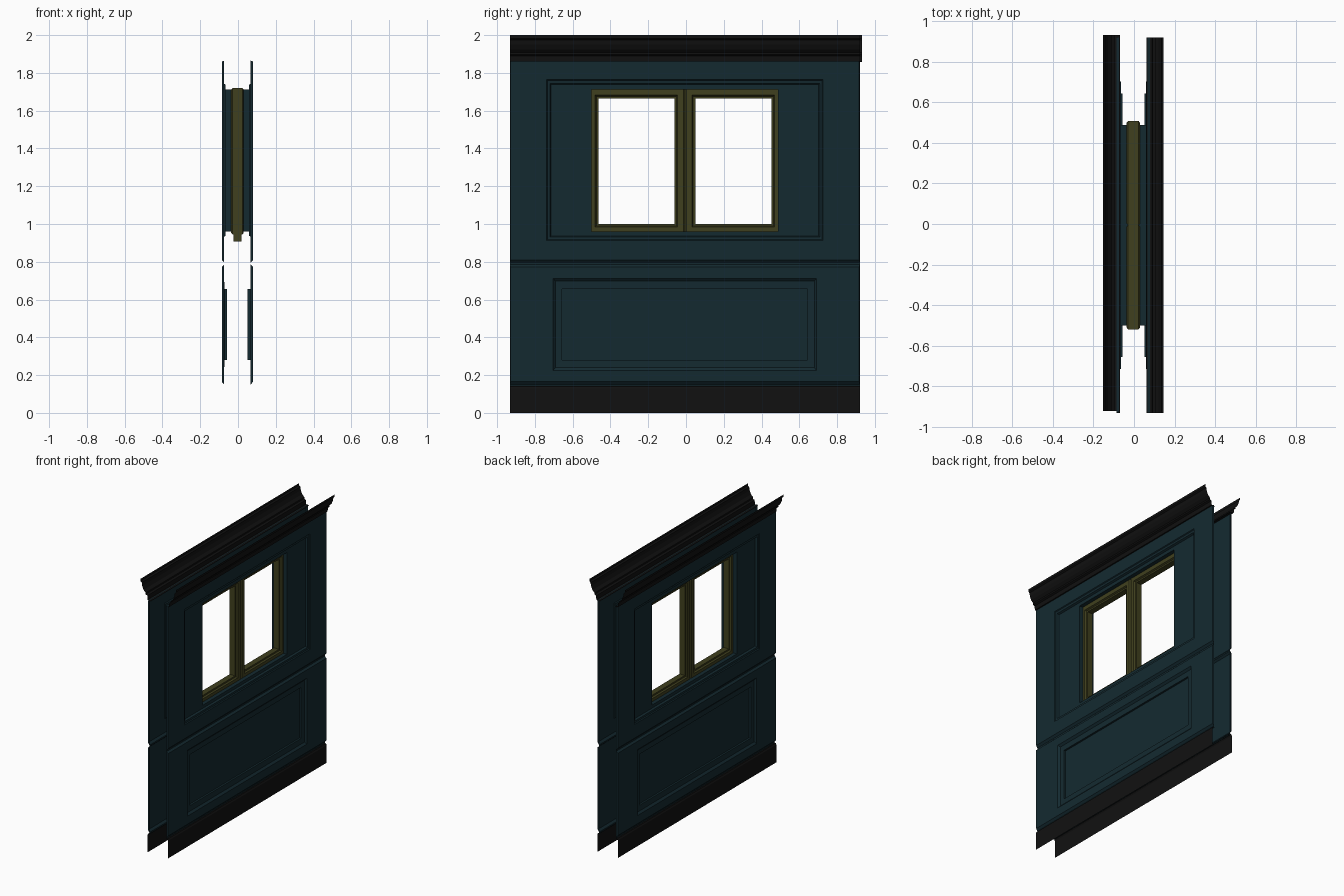
import bpy

if "Cube" in bpy.data.objects:
    bpy.data.objects.remove(bpy.data.objects["Cube"])

CX, CY = -0.003, -0.006   # model's small offset from the origin


def material(name, rgb):
    m = bpy.data.materials.new(name)
    m.diffuse_color = (*rgb, 1)
    m.use_nodes = True
    m.node_tree.nodes["Principled BSDF"].inputs["Base Color"].default_value = m.diffuse_color
    return m


TEAL = material("teal_paint", (0.007, 0.023, 0.030))
BLACK = material("black_trim", (0.0055, 0.0055, 0.0055))
OLIVE = material("olive_frame", (0.051, 0.051, 0.013))


def make(name, verts, faces, mat, side=1):
    """Mesh object; side=-1 mirrors it across the wall's middle plane."""
    verts = [(CX + side * x, CY + y, z) for x, y, z in verts]
    if side < 0:
        faces = [f[::-1] for f in faces]
    me = bpy.data.meshes.new(name)
    me.from_pydata(verts, [], faces)
    me.materials.append(mat)
    ob = bpy.data.objects.new(name, me)
    bpy.context.collection.objects.link(ob)
    return ob


def rings(name, loops, mat, side=1, fill=False, closed=False):
    """Nested rectangles (y0, y1, z0, z1, x) bridged one to the next."""
    verts, faces = [], []
    for y0, y1, z0, z1, x in loops:
        verts += [(x, y0, z0), (x, y1, z0), (x, y1, z1), (x, y0, z1)]
    n = len(loops)
    for k in range(n if closed else n - 1):
        a, b = 4 * k, 4 * ((k + 1) % n)
        for i in range(4):
            j = (i + 1) % 4
            faces.append((a + i, a + j, b + j, b + i))
    if fill:
        faces.append(tuple(range(4 * n - 4, 4 * n)))
    return make(name, verts, faces, mat, side)


def strip(name, profile, y0, y1, mat, side=1):
    """Open (x, z) profile, listed top to bottom, run along y."""
    verts, faces = [], []
    for x, z in profile:
        verts += [(x, y0, z), (x, y1, z)]
    for k in range(0, 2 * len(profile) - 2, 2):
        faces.append((k, k + 2, k + 3, k + 1))
    return make(name, verts, faces, mat, side)


def rect(half, z0, z1, x):
    return (-half, half, z0, z1, x)


W = 0.926
for side, tag in ((1, "right"), (-1, "left")):
    # Upper wall: edge return, face, recessed surround, window reveal
    rings(f"upper_wall_{tag}", [
        rect(W, 0.795, 1.865, 0.070), rect(W - 0.003, 0.81, 1.86, 0.083),
        rect(0.732, 0.912, 1.765, 0.083), rect(0.727, 0.917, 1.760, 0.077),
        rect(0.715, 0.930, 1.745, 0.075), rect(0.708, 0.937, 1.738, 0.062),
        rect(0.494, 0.960, 1.712, 0.062), rect(0.494, 0.960, 1.712, 0.0),
    ], TEAL, side)
    # Lower wall with stepped sunken panel
    rings(f"lower_wall_{tag}", [
        rect(W, 0.150, 0.785, 0.070), rect(W - 0.003, 0.165, 0.773, 0.083),
        rect(0.697, 0.225, 0.712, 0.083), rect(0.685, 0.240, 0.697, 0.070),
        rect(0.650, 0.280, 0.657, 0.068), rect(0.650, 0.280, 0.657, 0.054),
    ], TEAL, side, fill=True)
    # Grooves above the skirting and between the wall halves
    for name, z0, z1 in (("middle_groove", 0.785, 0.795), ("skirting_groove", 0.135, 0.150)):
        strip(f"{name}_{tag}", [(0.070, z1), (0.070, z0)], -W, W, TEAL, side)
    # Skirting board
    strip(f"skirting_{tag}", [(0.066, 0.142), (0.078, 0.140), (0.084, 0.130), (0.084, 0.0)],
          -W, W, BLACK, side)
    # Crown moulding, open at the top and ends
    shift = 0.0 if side > 0 else 0.011
    strip(f"crown_moulding_{tag}", [
        (0.149, 2.0), (0.149, 1.983), (0.139, 1.975), (0.135, 1.950), (0.124, 1.925),
        (0.107, 1.908), (0.107, 1.897), (0.094, 1.890), (0.092, 1.860), (0.065, 1.858),
    ], -W + shift, W + shift, BLACK, side)

# Two window sashes swept from one stepped cross-section (inset, x)
half_section = [(0, 0.026), (0.008, 0.033), (0.038, 0.033), (0.044, 0.022), (0.055, 0.022)]
section = half_section + [(i, -x) for i, x in half_section[::-1]]
for name, y0, y1 in (("sash_front", -0.513, 0), ("sash_back", 0, 0.513)):
    rings(name, [(y0 + i, y1 - i, 0.945 + i, 1.720 - i, x) for i, x in section],
          OLIVE, closed=True)

# Sill bar under the sashes
rings("window_sill_bar", [rect(0.513, 0.908, 0.955, -0.022), rect(0.513, 0.908, 0.955, 0.022)],
      OLIVE, closed=False).data.flip_normals()
